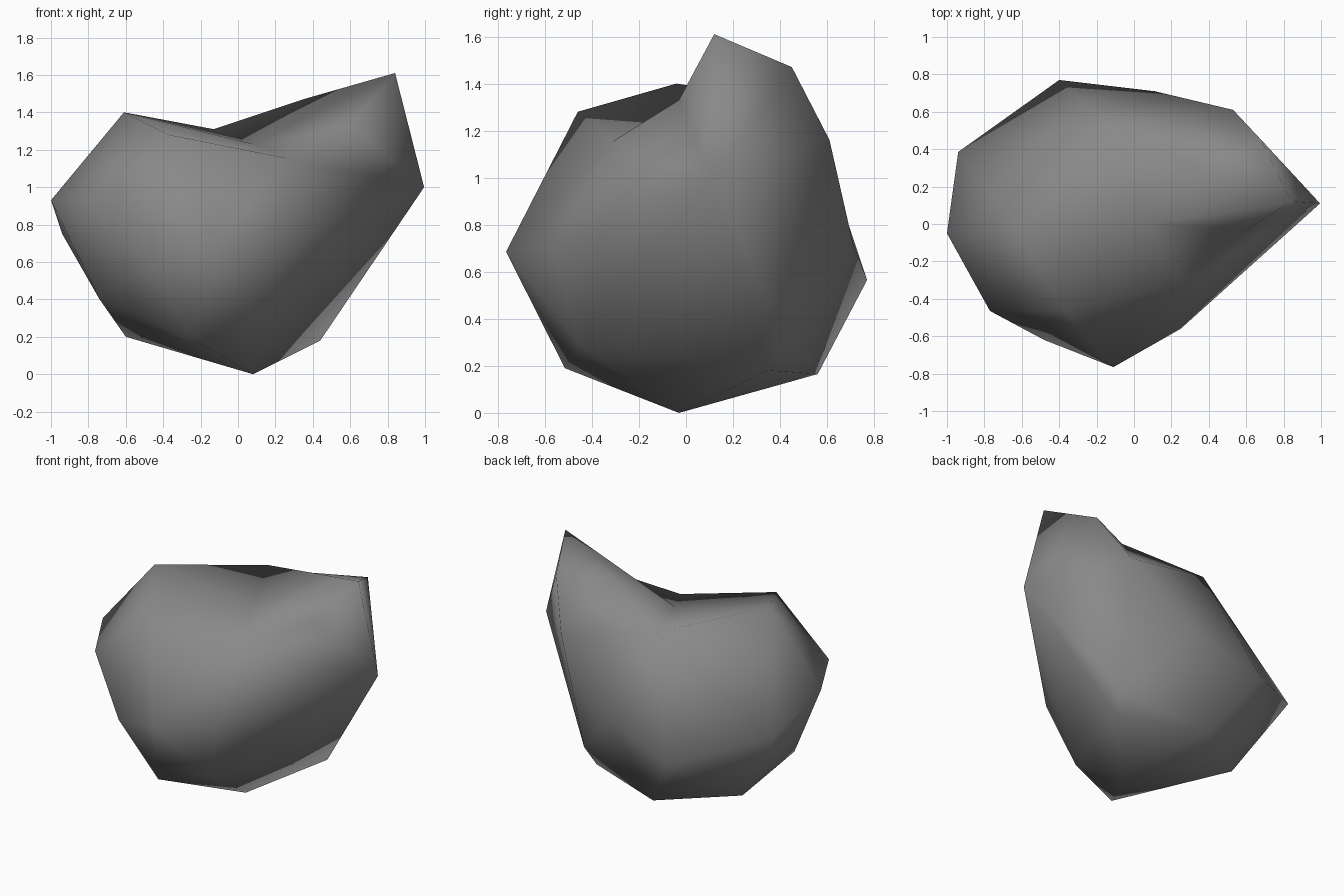
import bpy, bmesh
from mathutils import Vector

# Boulder corner points, grouped by region
base = [(0.08, -0.03, 0), (-0.25, -0.515, 0.19), (-0.6, 0.24, 0.2),
        (-0.14, 0.56, 0.165), (0.44, 0.35, 0.18), (0.1, -0.45, 0.29)]
lower = [(-0.74, -0.13, 0.4), (-0.48, -0.62, 0.58), (0.25, -0.56, 0.71),
         (0.48, 0.43, 0.32), (-0.4, 0.77, 0.565)]
middle = [(-0.11, -0.765, 0.685), (-0.77, -0.465, 0.92), (-1, -0.05, 0.93),
          (-0.94, 0.385, 0.75), (0.11, 0.71, 0.72), (0.53, 0.61, 1.16),
          (0.995, 0.11, 1.0)]
top = [(-0.61, -0.04, 1.4), (-0.37, -0.46, 1.28), (0.26, -0.31, 1.155),
       (0.08, 0.0, 1.23), (-0.13, 0.52, 1.31), (0.35, 0.3, 1.47),
       (0.6, -0.03, 1.33), (0.68, 0.45, 1.47), (0.84, 0.12, 1.61)]
points = [Vector(p) for p in base + lower + middle + top]

# Triangulate on a sphere around the core, then push corners to place (keeps the dent)
core = Vector((0, 0, 0.75))
bm = bmesh.new()
verts = [bm.verts.new((p - core).normalized()) for p in points]
bmesh.ops.convex_hull(bm, input=verts)
for v, p in zip(verts, points):
    v.co = p
bmesh.ops.recalc_face_normals(bm, faces=bm.faces)
for f in bm.faces:
    f.smooth = True

mesh = bpy.data.meshes.new("boulder")
bm.to_mesh(mesh)
bm.free()
boulder = bpy.data.objects.new("boulder", mesh)
bpy.context.collection.objects.link(boulder)

# Single stone colour
stone = bpy.data.materials.new("grey stone")
stone.diffuse_color = (0.25, 0.25, 0.25, 1)
mesh.materials.append(stone)
